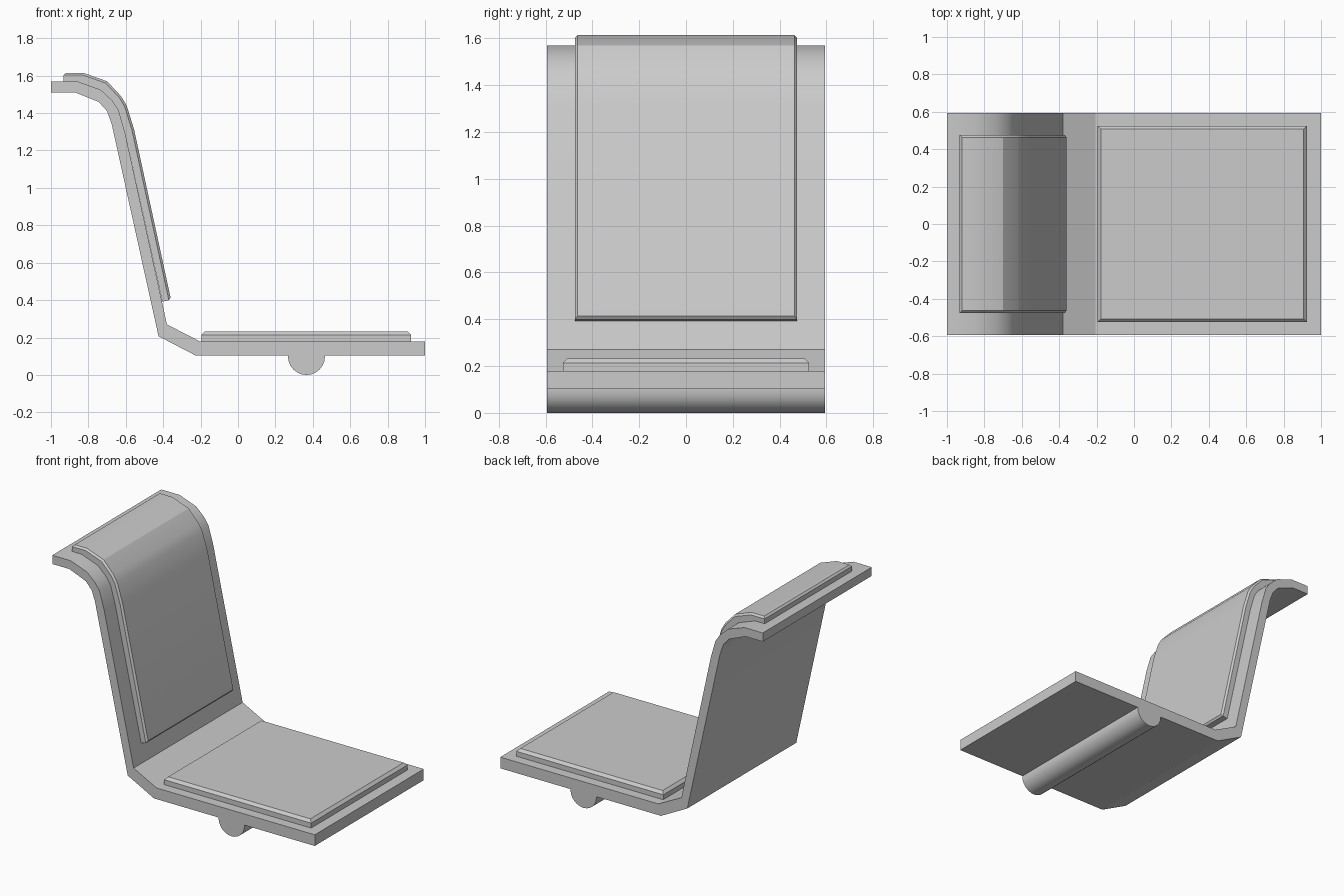
import bpy, bmesh, math

if "Cube" in bpy.data.objects:
    bpy.data.objects.remove(bpy.data.objects["Cube"])


def extrude_profile(name, pts, half_y, rim=(), chamfer=0.0):
    """Extrude an x/z outline along y; chamfer the sharp rim through the points listed in rim."""
    bm = bmesh.new()
    front = [bm.verts.new((x, -half_y, z)) for x, z in pts]
    back = [bm.verts.new((x, half_y, z)) for x, z in pts]
    n = len(pts)
    bm.faces.new(front)
    bm.faces.new(back[::-1])
    for i in range(n):
        j = (i + 1) % n
        bm.faces.new((front[i], back[i], back[j], front[j]))
    bmesh.ops.recalc_face_normals(bm, faces=bm.faces[:])
    if chamfer:
        outer = {v for i in rim for v in (front[i], back[i])}
        edges = [e for e in bm.edges if all(v in outer for v in e.verts)
                 and e.calc_face_angle() > math.radians(60)]
        bmesh.ops.bevel(bm, geom=edges, offset=chamfer, segments=1, affect='EDGES')
    mesh = bpy.data.meshes.new(name)
    bm.to_mesh(mesh)
    bm.free()
    obj = bpy.data.objects.new(name, mesh)
    bpy.context.collection.objects.link(obj)
    bpy.context.view_layer.objects.active = obj
    obj.select_set(True)
    bpy.ops.object.shade_smooth_by_angle(angle=math.radians(26))
    obj.select_set(False)
    return obj


W = 0.593

# Bent shell: headrest lip, back and seat in one sheet
upper = [(-1, 1.57), (-0.86, 1.57), (-0.735, 1.525), (-0.675, 1.47), (-0.64, 1.42),
         (-0.605, 1.30), (-0.38, 0.27), (-0.205, 0.18), (1, 0.18)]
lower = [(1, 0.103), (-0.225, 0.103), (-0.425, 0.207), (-0.675, 1.34), (-0.70, 1.41),
         (-0.745, 1.46), (-0.87, 1.51), (-1, 1.51)]
extrude_profile("seat_shell", upper + lower, W)

# Back cushion follows the shell curve
pad = [(-0.932, 1.615), (-0.825, 1.615), (-0.70, 1.57), (-0.625, 1.49), (-0.595, 1.44),
       (-0.555, 1.31), (-0.358, 0.402)]
inner = [(-0.405, 0.392)] + upper[5:0:-1] + [(-0.932, 1.57)]
extrude_profile("back_cushion", pad + inner, 0.475, range(len(pad)), 0.012)

# Seat cushion
extrude_profile("seat_cushion", [(-0.195, 0.18), (-0.195, 0.232), (0.925, 0.232), (0.925, 0.18)],
                0.525, (1, 2), 0.018)

# Half-round hinge bar under the seat
arc = [(0.366 + 0.099 * math.cos(math.pi + math.pi * i / 12),
        0.099 + 0.099 * math.sin(math.pi + math.pi * i / 12)) for i in range(13)]
extrude_profile("hinge_bar", [(0.267, 0.104)] + arc + [(0.465, 0.104)], W)
